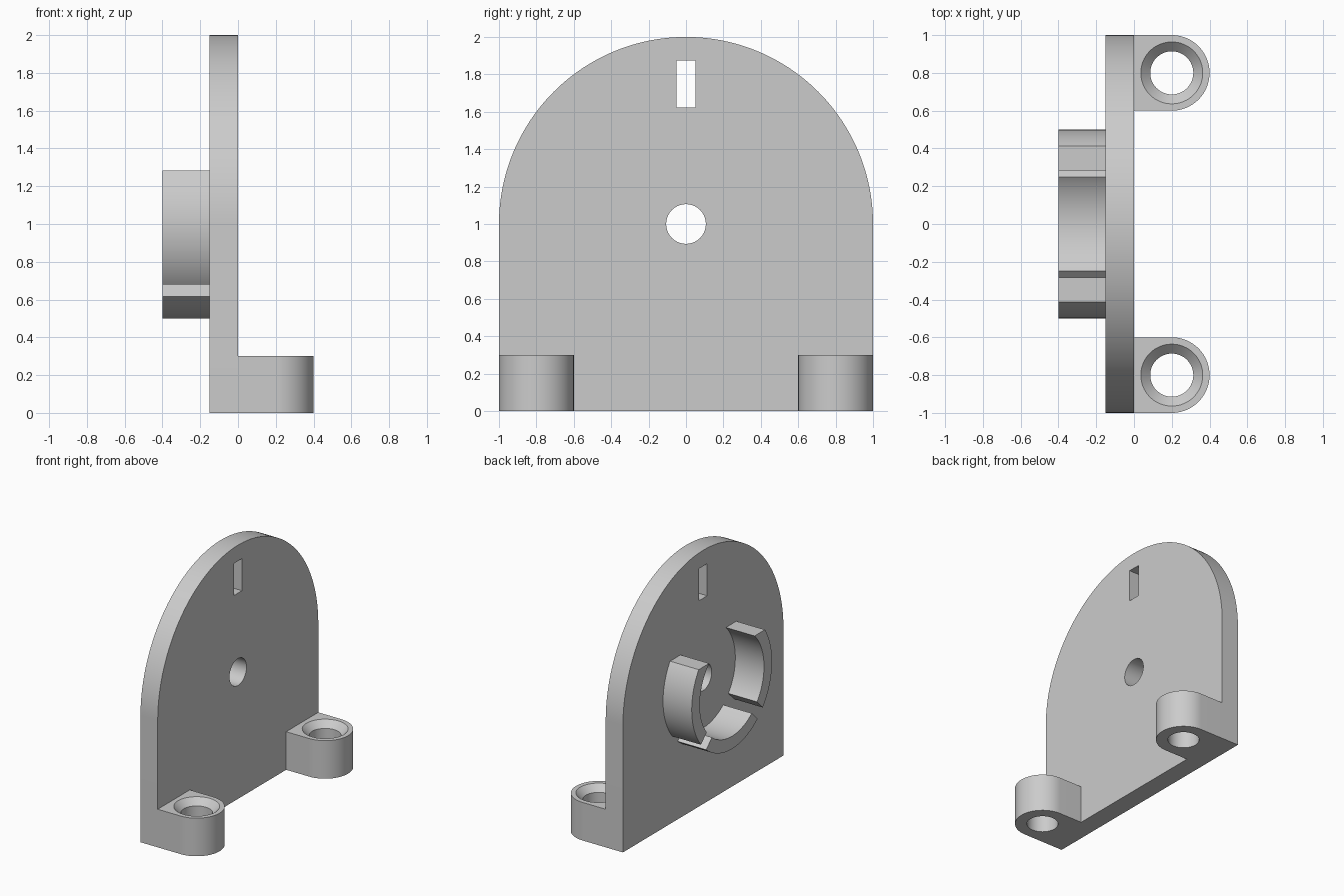
import bpy, bmesh
from math import sin, cos, asin, pi, radians
from mathutils import Vector

if "Cube" in bpy.data.objects:
    bpy.data.objects.remove(bpy.data.objects["Cube"])

grey = bpy.data.materials.new("plain grey")
grey.use_nodes = True
grey.diffuse_color = (0.6, 0.6, 0.6, 1)
grey.node_tree.nodes["Principled BSDF"].inputs["Base Color"].default_value = (0.6, 0.6, 0.6, 1)

PLATE_BACK, RING_BACK, AXIS_Z = -0.15, -0.4, 1.0
parts = []


def arc(cu, cv, r, a0, a1, n):
    """Points along a 2D arc, angles in radians."""
    return [(cu + r * cos(a0 + (a1 - a0) * i / n),
             cv + r * sin(a0 + (a1 - a0) * i / n)) for i in range(n + 1)]


def circle(cu, cv, r, n=64):
    return arc(cu, cv, r, 0, 2 * pi, n)[:-1]


def loft(name, rings):
    """Closed solid through matching rings of 3D points, capped at both ends."""
    bm = bmesh.new()
    loops = [[bm.verts.new(p) for p in ring] for ring in rings]
    for a, b in zip(loops, loops[1:]):
        for i in range(len(a)):
            j = (i + 1) % len(a)
            bm.faces.new((a[i], a[j], b[j], b[i]))
    bm.faces.new(loops[0])
    bm.faces.new(loops[-1])
    bmesh.ops.recalc_face_normals(bm, faces=bm.faces)
    mesh = bpy.data.meshes.new(name)
    bm.to_mesh(mesh)
    bm.free()
    mesh.materials.append(grey)
    obj = bpy.data.objects.new(name, mesh)
    bpy.context.collection.objects.link(obj)
    return obj


def along_x(name, profile, x0, x1):
    """Extrude a (y, z) profile along x."""
    return loft(name, [[Vector((x, y, z)) for y, z in profile] for x in (x0, x1)])


def cut(obj, cutters):
    """Subtract the cutters, bake the result and remove the cutters."""
    for c in cutters:
        mod = obj.modifiers.new("cut", 'BOOLEAN')
        mod.operation, mod.solver, mod.object = 'DIFFERENCE', 'EXACT', c
        c.hide_render = True
    graph = bpy.context.evaluated_depsgraph_get()
    baked = bpy.data.meshes.new_from_object(obj.evaluated_get(graph))
    obj.modifiers.clear()
    obj.data = baked
    for c in cutters:
        bpy.data.objects.remove(c)


# Upright plate with a rounded top, a central bore and a slot
outline = [(-1, 0), (1, 0)] + arc(0, AXIS_Z, 1, 0, pi, 96)
plate = along_x("upright_plate", outline, PLATE_BACK, 0)
slot = [(-0.05, 1.622), (0.05, 1.622), (0.05, 1.875), (-0.05, 1.875)]
cut(plate, [along_x("bore_cutter", circle(0, AXIS_Z, 0.106), -0.3, 0.2),
            along_x("slot_cutter", slot, -0.3, 0.2)])
parts.append(plate)

# Mounting lugs with countersunk screw holes
for side, y in (("left", 0.8), ("right", -0.8)):
    foot = [(0, y - 0.2)] + arc(0.2, y, 0.2, -pi / 2, pi / 2, 48) + [(0, y + 0.2)]
    lug = loft(side + "_mounting_lug",
               [[Vector((u, v, z)) for u, v in foot] for z in (0, 0.3)])
    hole = loft("screw_hole_cutter",
                [[Vector((u, v, z)) for u, v in circle(0.2, y, r)]
                 for z, r in ((-0.1, 0.114), (0.25, 0.114), (0.3, 0.164), (0.4, 0.164))])
    cut(lug, [hole])
    parts.append(lug)

# Broken ring behind the plate: parallel gaps on the diagonals, flat top ends
OUTER, INNER, HALF_GAP, TOP = 0.5, 0.4, 0.046, 0.283


def ring_segment(name, start, end):
    """start and end give the end angle for a given radius."""
    profile = (arc(0, AXIS_Z, OUTER, start(OUTER), end(OUTER), 32)
               + arc(0, AXIS_Z, INNER, end(INNER), start(INNER), 32))
    parts.append(along_x(name, profile, RING_BACK, PLATE_BACK))


def gap(r):
    return asin(HALF_GAP / r)


def top(r):
    return asin(TOP / r)


ring_segment("ring_far_side", lambda r: -pi / 4 + gap(r), top)
ring_segment("ring_near_side", lambda r: pi - top(r), lambda r: 5 * pi / 4 - gap(r))
ring_segment("ring_bottom", lambda r: 5 * pi / 4 + gap(r), lambda r: 7 * pi / 4 - gap(r))

# Smooth the curved walls, keep the edges crisp
bpy.ops.object.select_all(action='DESELECT')
for obj in parts:
    obj.select_set(True)
bpy.context.view_layer.objects.active = plate
bpy.ops.object.shade_smooth_by_angle(angle=radians(30))
